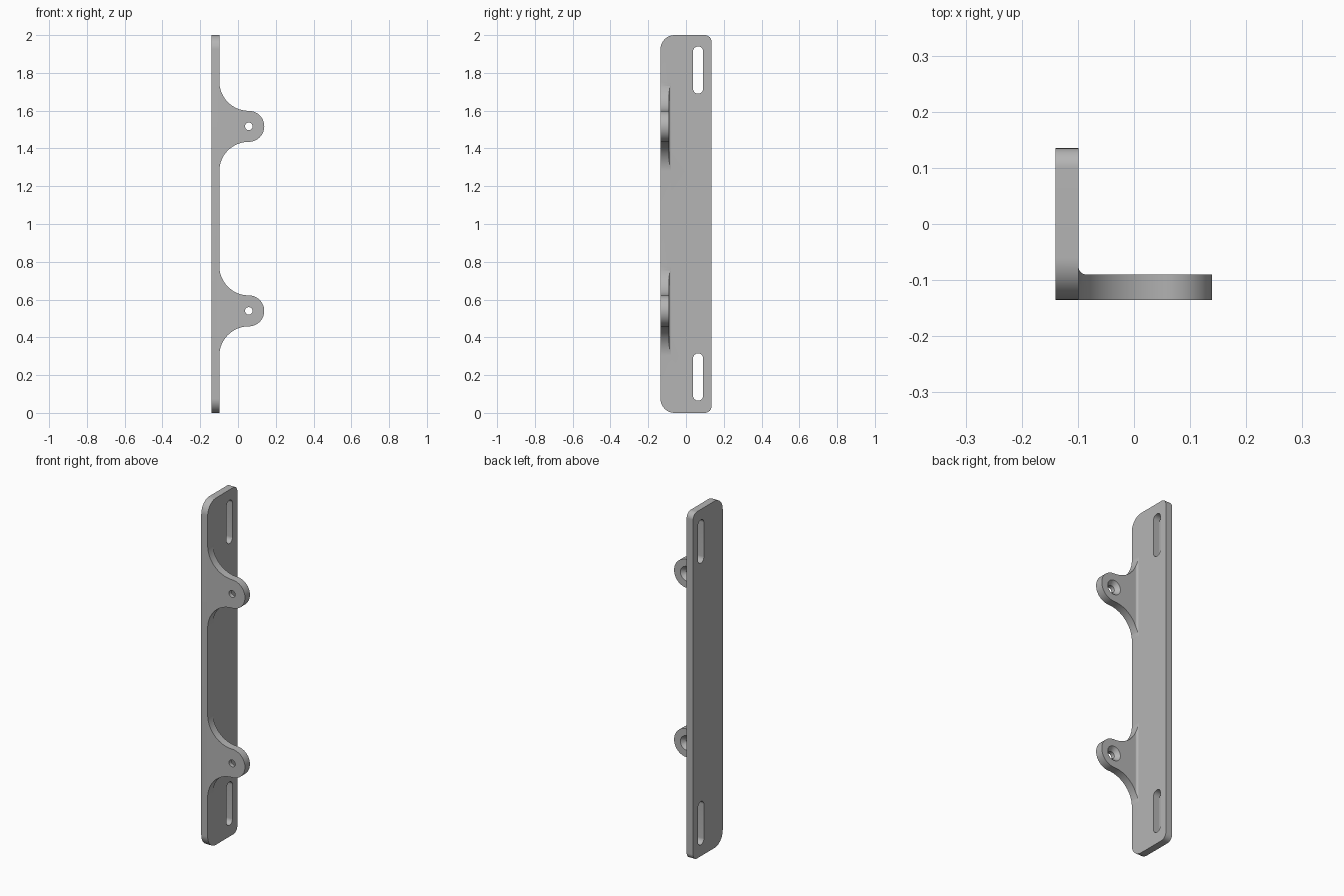
import bpy, bmesh, math
from mathutils import Vector

default = bpy.data.objects.get("Cube")
if default:
    bpy.data.objects.remove(default, do_unlink=True)

# Overall sizes
SIDE = 0.14           # half width in x
DEPTH = 0.135         # half depth in y
INNER = -0.099        # inner face of the upright plate
TAB_BACK = -0.09      # rear face of the tabs
EYE_X, EYE_R = 0.057, 0.082
TAB_Z = (0.54, 1.517)
BIG = 0.3             # overshoot for shapes trimmed by others

metal = bpy.data.materials.new("light grey metal")
metal.use_nodes = True
grey = (0.46, 0.46, 0.46, 1)
metal.diffuse_color = grey
metal.node_tree.nodes["Principled BSDF"].inputs["Base Color"].default_value = grey


def arc(cu, cv, r, start, end, n=20):
    """Points on an arc, angles in degrees."""
    angles = [math.radians(start + (end - start) * i / n) for i in range(n + 1)]
    return [(cu + r * math.cos(a), cv + r * math.sin(a)) for a in angles]


def prism(name, points, place, sweep):
    """Closed outline mapped into space by place, then swept along a vector."""
    bm = bmesh.new()
    face = bm.faces.new([bm.verts.new(place(u, v)) for u, v in points])
    out = bmesh.ops.extrude_face_region(bm, geom=[face])
    moved = [g for g in out["geom"] if isinstance(g, bmesh.types.BMVert)]
    bmesh.ops.translate(bm, verts=moved, vec=Vector(sweep))
    bmesh.ops.recalc_face_normals(bm, faces=bm.faces)
    mesh = bpy.data.meshes.new(name)
    bm.to_mesh(mesh)
    bm.free()
    mesh.materials.append(metal)
    obj = bpy.data.objects.new(name, mesh)
    bpy.context.collection.objects.link(obj)
    return obj


def front(y):
    return lambda u, v: (u, y, v)


def side(u, v):
    return (-BIG, u, v)


def combine(target, tool, operation):
    """Apply a boolean and discard the tool."""
    tool.hide_render = True
    mod = target.modifiers.new("cut", "BOOLEAN")
    mod.operation, mod.object, mod.solver = operation, tool, "EXACT"
    bpy.context.view_layer.objects.active = target
    bpy.ops.object.modifier_apply(modifier=mod.name)
    bpy.data.objects.remove(tool, do_unlink=True)


# Front silhouette: upright strip with two flared, rounded tabs
flare = EYE_X - INNER
outline = [(-SIDE, -BIG), (INNER, -BIG)]
for z in TAB_Z:
    reach = EYE_R + flare
    outline += arc(EYE_X, z - reach, flare, 180, 90)
    outline += arc(EYE_X, z, EYE_R, -90, 90, 32)[1:-1]
    outline += arc(EYE_X, z + reach, flare, 270, 180)
outline += [(INNER, 2 + BIG), (-SIDE, 2 + BIG)]
bracket = prism("bracket", outline, front(-BIG), (0, 2 * BIG, 0))

# Side silhouette: tall plate, larger corner rounds at the front edge
R, r = 0.075, 0.035
plate = (arc(-DEPTH + R, R, R, 180, 270) + arc(DEPTH - r, r, r, 270, 360)
         + arc(DEPTH - r, 2 - r, r, 0, 90) + arc(-DEPTH + R, 2 - R, R, 90, 180))
combine(bracket, prism("side_outline", plate, side, (2 * BIG, 0, 0)), "INTERSECT")

# Angle section with a small fillet in the inner corner
f = 0.014
section = [(-BIG, -BIG), (BIG, -BIG), (BIG, TAB_BACK)]
section += arc(INNER + f, TAB_BACK + f, f, 270, 180, 8)
section += [(INNER, BIG), (-BIG, BIG)]
combine(bracket, prism("angle_section", section, lambda u, v: (u, v, -BIG),
                       (0, 0, 2 + 2 * BIG)), "INTERSECT")

# Mounting slots near both ends
w, slot_y = 0.027, 0.064
for low, high in ((0.065, 0.315), (1.69, 1.94)):
    slot = (arc(slot_y, high - w, w, 0, 180) + arc(slot_y, low + w, w, 180, 360))
    combine(bracket, prism("slot_cutter", slot, side, (2 * BIG, 0, 0)), "DIFFERENCE")

# Bolt holes, countersunk from the rear
for z in TAB_Z:
    hole = arc(EYE_X, z, 0.02, 0, 360, 32)[:-1]
    combine(bracket, prism("hole_cutter", hole, front(-BIG), (0, 2 * BIG, 0)), "DIFFERENCE")
    bpy.ops.mesh.primitive_cone_add(
        vertices=32, radius1=0.05, radius2=0.014, depth=0.036,
        location=(EYE_X, TAB_BACK - 0.01, z), rotation=(math.pi / 2, 0, 0))
    combine(bracket, bpy.context.object, "DIFFERENCE")

# Smooth rounds, crisp edges
bpy.ops.object.select_all(action="DESELECT")
bracket.select_set(True)
bpy.context.view_layer.objects.active = bracket
bpy.ops.object.shade_smooth_by_angle(angle=math.radians(30))
